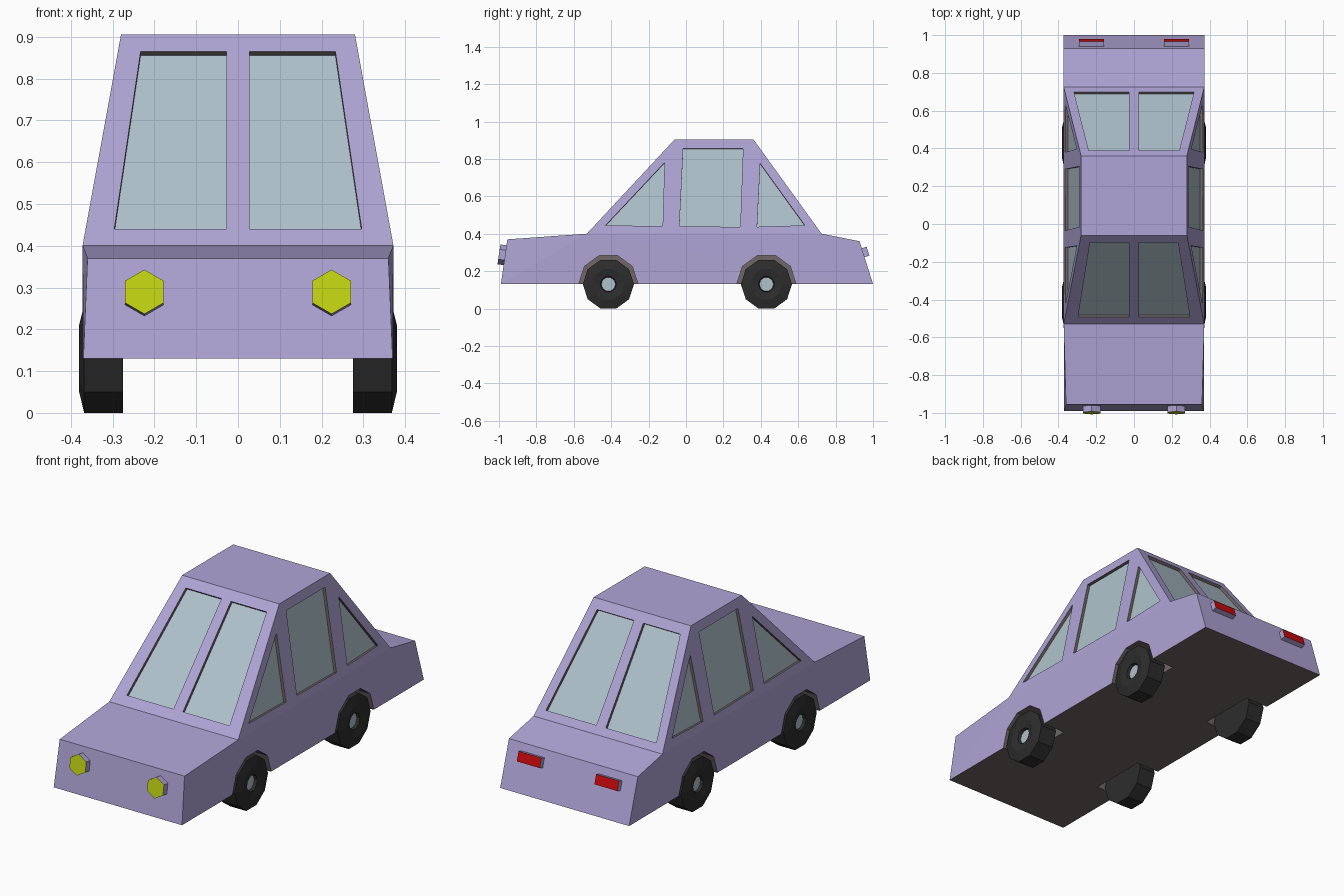
import bpy, bmesh, math
from mathutils import Vector

if "Cube" in bpy.data.objects:
    bpy.data.objects.remove(bpy.data.objects["Cube"])


def material(name, rgb):
    m = bpy.data.materials.new(name)
    m.diffuse_color = (*rgb, 1)
    m.use_nodes = True
    m.node_tree.nodes["Principled BSDF"].inputs["Base Color"].default_value = m.diffuse_color
    return m


PAINT, TRIM, GLASS, TYRE, YELLOW, RED = range(6)
MATS = [material("lilac paint", (0.43, 0.375, 0.67)),
        material("underbody grey", (0.16, 0.135, 0.13)),
        material("pale glass", (0.43, 0.54, 0.60)),
        material("black rubber", (0.026, 0.026, 0.026)),
        material("yellow lamp", (0.54, 0.65, 0.006)),
        material("red lamp", (0.58, 0.003, 0.003))]


def finish(bm, name):
    bmesh.ops.recalc_face_normals(bm, faces=bm.faces[:])
    me = bpy.data.meshes.new(name)
    bm.to_mesh(me)
    bm.free()
    for m in MATS:
        me.materials.append(m)
    ob = bpy.data.objects.new(name, me)
    bpy.context.collection.objects.link(ob)
    return ob


def loft(bm, rings, wall, start, end):
    """Skin a list of point rings; wall is one index or one per band."""
    vs = [[bm.verts.new(p) for p in ring] for ring in rings]
    n = len(vs[0])
    for k in range(len(vs) - 1):
        for i in range(n):
            j = (i + 1) % n
            f = bm.faces.new((vs[k][i], vs[k][j], vs[k + 1][j], vs[k + 1][i]))
            f.material_index = wall
    bm.faces.new(vs[0]).material_index = start
    bm.faces.new(vs[-1]).material_index = end


def prism(bm, pts, inner, outer, wall, start, end):
    """Extrude a flat outline along its outward normal."""
    pts = [Vector(p) for p in pts]
    n = (pts[1] - pts[0]).cross(pts[2] - pts[0]).normalized()
    mid = sum(pts, Vector()) / len(pts)
    if n.dot(mid - Vector((0, 0.1, 0.2))) < 0:
        n = -n
    loft(bm, [[p + n * inner for p in pts], [p + n * outer for p in pts]],
         wall, start, end)


def decagon(x, r, y, z):
    return [(x, y + r * math.cos(i * math.pi / 5), z + r * math.sin(i * math.pi / 5))
            for i in range(10)]


# Body: side profile (y, z, half width), split into lower shell and cabin
FB, HOOD, BELT_F, ROOF_F, ROOF_R, BELT_R, TAIL, RB = range(8)
PROFILE = [(-0.99, 0.13, 0.37), (-0.955, 0.37, 0.36), (-0.53, 0.40, 0.372),
           (-0.06, 0.905, 0.28), (0.36, 0.905, 0.28), (0.725, 0.40, 0.372),
           (0.928, 0.36, 0.372), (1.0, 0.13, 0.372)]
bm = bmesh.new()
left = [bm.verts.new((-w, y, z)) for y, z, w in PROFILE]
right = [bm.verts.new((w, y, z)) for y, z, w in PROFILE]
for i in range(8):
    j = (i + 1) % 8
    bm.faces.new((left[i], left[j], right[j], right[i]))
for s in (left, right):
    bm.faces.new([s[k] for k in (BELT_F, ROOF_F, ROOF_R, BELT_R)])
    bm.faces.new([s[k] for k in (FB, HOOD, BELT_F, RB)])
    bm.faces.new([s[k] for k in (BELT_F, BELT_R, RB)])
    bm.faces.new([s[k] for k in (BELT_R, TAIL, RB)])
bmesh.ops.recalc_face_normals(bm, faces=bm.faces[:])
for f in bm.faces:
    if f.normal.z < -0.9:
        f.material_index = TRIM
bmesh.ops.triangulate(bm, faces=[f for f in bm.faces if len(f.verts) == 4
                                 and abs(f.normal.x) > 0.9
                                 and f.calc_center_median().z < 0.4])
body = finish(bm, "car_body")


def on_slope(a, b, z):
    (y0, z0, _), (y1, z1, _) = PROFILE[a], PROFILE[b]
    return y0 + (y1 - y0) * (z - z0) / (z1 - z0)


def side_x(z):
    return 0.372 - 0.092 * (z - 0.40) / 0.505


# Cutters: recessed windows with glass floors, and wheel arches
SIDE_WINDOWS = [[(-0.43, 0.445), (-0.125, 0.44), (-0.115, 0.78)],
                [(-0.035, 0.44), (0.29, 0.436), (0.305, 0.855), (-0.015, 0.855)],
                [(0.38, 0.437), (0.635, 0.445), (0.397, 0.775)]]
SCREEN = [(0.027, 0.865), (0.233, 0.865), (0.296, 0.44), (0.027, 0.44)]
REAR_SCREEN = [(0.027, 0.863), (0.24, 0.863), (0.318, 0.435), (0.027, 0.435)]
AXLES = (-0.415, 0.43)
bm = bmesh.new()
for s in (-1, 1):
    outlines = [[(s * side_x(z), y, z) for y, z in w] for w in SIDE_WINDOWS]
    outlines.append([(s * x, on_slope(BELT_F, ROOF_F, z), z) for x, z in SCREEN])
    outlines.append([(s * x, on_slope(ROOF_R, BELT_R, z), z) for x, z in REAR_SCREEN])
    for o in outlines:
        prism(bm, o, -0.015, 0.04, TRIM, GLASS, TRIM)
    for y in AXLES:
        loft(bm, [decagon(s * 0.24, 0.158, y, 0.133), decagon(s * 0.5, 0.158, y, 0.133)],
             TRIM, TRIM, TRIM)
cutter = finish(bm, "opening_cutter")
cutter.hide_render = True
mod = body.modifiers.new("openings", 'BOOLEAN')
mod.operation = 'DIFFERENCE'
mod.solver = 'EXACT'
mod.object = cutter
bpy.context.view_layer.objects.active = body
bpy.ops.object.modifier_apply(modifier=mod.name)
bpy.data.objects.remove(cutter)

# Lamps: painted housings with coloured front faces
for s, label in ((-1, "left"), (1, "right")):
    bm = bmesh.new()
    hexagon = []
    for i in range(6):
        a = math.radians(30 + 60 * i)
        z = 0.285 + 0.053 * math.sin(a)
        hexagon.append((s * 0.224 + 0.053 * math.cos(a), on_slope(FB, HOOD, z), z))
    prism(bm, hexagon, -0.01, 0.033, PAINT, PAINT, YELLOW)
    finish(bm, label + "_headlight")

    bm = bmesh.new()
    plate = [(s * x, on_slope(TAIL, RB, z), z)
             for x, z in ((0.158, 0.275), (0.29, 0.275), (0.29, 0.322), (0.158, 0.322))]
    prism(bm, plate, -0.01, 0.027, PAINT, PAINT, RED)
    finish(bm, label + "_tail_light")

    # Wheels: ten-sided tyre with dished face and pale hub
    for y, end in zip(AXLES, ("front", "rear")):
        bm = bmesh.new()
        rings = [(0.275, 0.1367), (0.368, 0.1367), (0.38, 0.085), (0.372, 0.043), (0.358, 0.038)]
        loft(bm, [decagon(s * x, r, y, 0.13) for x, r in rings], TYRE, TYRE, GLASS)
        finish(bm, f"{end}_{label}_wheel")
